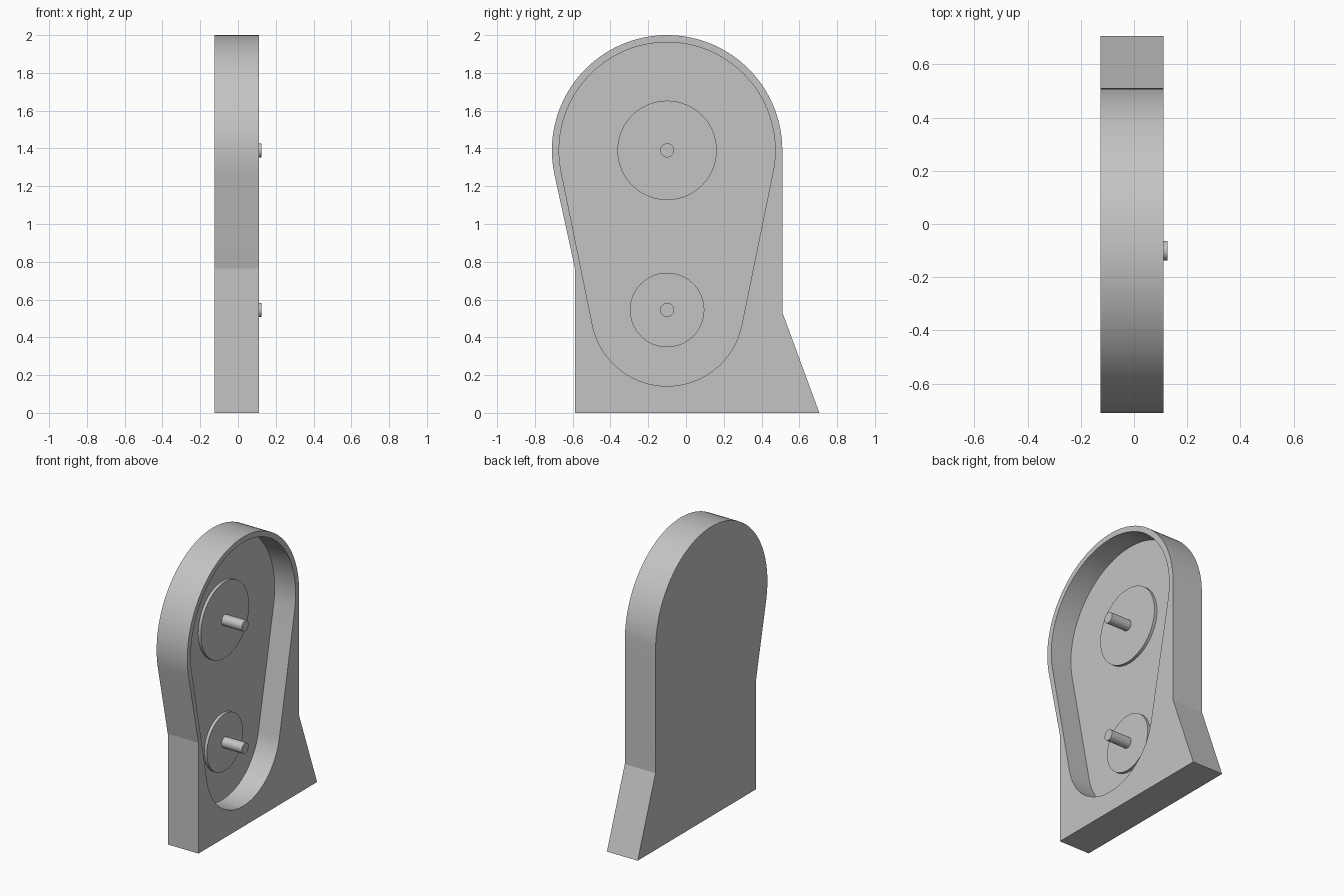
import bpy, bmesh, math
from math import sin, cos, pi

if "Cube" in bpy.data.objects:
    bpy.data.objects.remove(bpy.data.objects["Cube"])

grey = bpy.data.materials.new("plain grey")
colour = (0.55, 0.55, 0.55, 1)
grey.diffuse_color = colour
grey.use_nodes = True
grey.node_tree.nodes["Principled BSDF"].inputs["Base Color"].default_value = colour

# Shared layout: both hubs sit on one vertical axis
AXIS_Y, TOP_Z, LOW_Z = -0.1, 1.39, 0.545
OUTER_R, POCKET_R, POCKET_LOW_R = 0.61, 0.572, 0.403
BACK_X, FLOOR_X, RIM_X = -0.125, -0.05, 0.11
TILT = math.asin((POCKET_R - POCKET_LOW_R) / (TOP_Z - LOW_Z))


def arc(z, radius, start, end, steps=64):
    """Points on an arc in the y-z plane around the shared axis."""
    angles = [start + (end - start) * i / steps for i in range(steps + 1)]
    return [(AXIS_Y + radius * cos(a), z + radius * sin(a)) for a in angles]


def extrude_profile(name, points, x0, x1):
    """Solid made by extruding a y-z profile along x."""
    bm = bmesh.new()
    face = bm.faces.new([bm.verts.new((x0, y, z)) for y, z in points])
    result = bmesh.ops.extrude_face_region(bm, geom=[face])
    moved = [v for v in result["geom"] if isinstance(v, bmesh.types.BMVert)]
    bmesh.ops.translate(bm, verts=moved, vec=(x1 - x0, 0, 0))
    bmesh.ops.recalc_face_normals(bm, faces=bm.faces)
    mesh = bpy.data.meshes.new(name)
    bm.to_mesh(mesh)
    bm.free()
    mesh.materials.append(grey)
    obj = bpy.data.objects.new(name, mesh)
    bpy.context.collection.objects.link(obj)
    return obj


def select_only(obj):
    bpy.ops.object.select_all(action="DESELECT")
    obj.select_set(True)
    bpy.context.view_layer.objects.active = obj


def smooth(obj):
    select_only(obj)
    bpy.ops.object.shade_smooth_by_angle(angle=math.radians(8))


# Housing: rounded head, tapered on one side, flared foot on the other
outline = [(-0.588, 0), (0.706, 0), (0.511, 0.53)]
outline += arc(TOP_Z, OUTER_R, 0, pi + TILT)
outline += [(-0.588, 0.765)]
housing = extrude_profile("housing", outline, BACK_X, RIM_X)

# Tapered pocket that wraps both hubs
pocket = arc(TOP_Z, POCKET_R, -TILT, pi + TILT)
pocket += arc(LOW_Z, POCKET_LOW_R, pi + TILT, 2 * pi - TILT)
cutter = extrude_profile("pocket_cutter", pocket, FLOOR_X, RIM_X + 0.1)
cutter.hide_render = True
cut = housing.modifiers.new("pocket", "BOOLEAN")
cut.operation = "DIFFERENCE"
cut.solver = "EXACT"
cut.object = cutter
select_only(housing)
bpy.ops.object.modifier_apply(modifier=cut.name)
bpy.data.objects.remove(cutter)
smooth(housing)

# Hubs: a thin raised disc with a pin standing just proud of the rim
for label, z, radius in (("upper", TOP_Z, 0.263), ("lower", LOW_Z, 0.197)):
    disc = arc(z, radius, 0, 2 * pi)[:-1]
    pin = arc(z, 0.037, 0, 2 * pi, 48)[:-1]
    smooth(extrude_profile(label + "_disc", disc, FLOOR_X - 0.01, FLOOR_X + 0.02))
    smooth(extrude_profile(label + "_pin", pin, FLOOR_X, 0.125))
